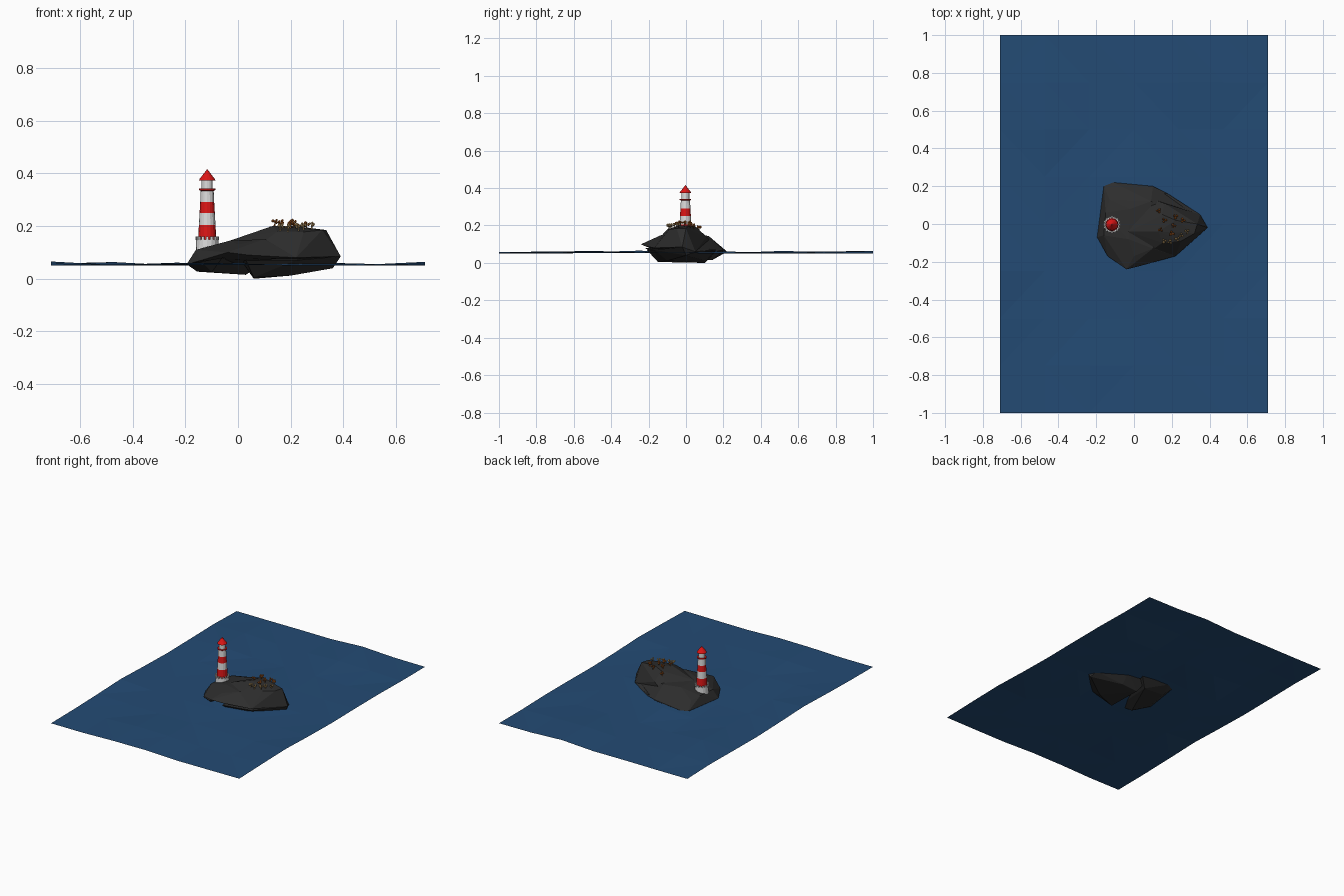
import bpy, bmesh, random
from math import sin, cos, pi
from mathutils import Vector, Matrix

random.seed(4)
if "Cube" in bpy.data.objects:
    bpy.data.objects.remove(bpy.data.objects["Cube"])


def material(name, r, g, b):
    m = bpy.data.materials.new(name)
    m.use_nodes = True
    m.diffuse_color = (r, g, b, 1)
    m.node_tree.nodes["Principled BSDF"].inputs["Base Color"].default_value = (r, g, b, 1)
    return m


SEA = material("sea blue", .017, .07, .175)
ROCK = material("dark rock", .026, .026, .026)
WHITE = material("tower white", .72, .72, .72)
RED = material("signal red", .72, .008, .008)
RUST = material("rust orange", .42, .11, .015)
STRAW = material("pale straw", .62, .4, .16)
BARK = material("dark bark", .07, .035, .015)


def finish(name, bm, *mats):
    mesh = bpy.data.meshes.new(name)
    bm.to_mesh(mesh)
    bm.free()
    for m in mats:
        mesh.materials.append(m)
    obj = bpy.data.objects.new(name, mesh)
    bpy.context.collection.objects.link(obj)
    return obj


def hull(name, points):
    bm = bmesh.new()
    for p in points:
        bm.verts.new(p)
    res = bmesh.ops.convex_hull(bm, input=bm.verts)
    loose = [v for v in bm.verts if not v.link_faces]
    bmesh.ops.delete(bm, geom=loose, context='VERTS')
    bmesh.ops.recalc_face_normals(bm, faces=bm.faces)
    return finish(name, bm, ROCK)


def lathe(name, profile, mat, centre, sides=16):
    bm = bmesh.new()
    rings = []
    for r, z in profile:
        rings.append([bm.verts.new((centre[0] + r * cos(2 * pi * i / sides),
                                    centre[1] + r * sin(2 * pi * i / sides), z))
                      for i in range(sides)])
    for a, b in zip(rings, rings[1:]):
        for i in range(sides):
            j = (i + 1) % sides
            bm.faces.new((a[i], a[j], b[j], b[i]))
    bm.faces.new(rings[0][::-1])
    bm.faces.new(rings[-1])
    bmesh.ops.remove_doubles(bm, verts=bm.verts, dist=.0001)
    return finish(name, bm, mat)


# Gently rolling low-poly sea
bm = bmesh.new()
bmesh.ops.create_grid(bm, x_segments=6, y_segments=8, size=1)
for v in bm.verts:
    x, y = v.co.x, v.co.y
    swell = max(0, sin(5 * x + 2 * y + 1) * cos(4 * y - x))
    v.co = (x * .71, y, .05 + .014 * swell + random.uniform(0, .003))
bmesh.ops.triangulate(bm, faces=bm.faces)
finish("sea", bm, SEA)

# Island: broad low shelf, taller eastern hill, western shoulder
hull("island_shelf", [
    (-.16, .2, .06), (-.11, .22, .06), (.1, .2, .07), (.18, .16, .06),
    (.35, .05, .06), (.39, -.02, .085), (.22, -.17, .08), (.04, -.22, .09),
    (-.04, -.24, .1), (-.14, -.17, .07), (-.195, -.07, .055), (-.17, .05, .06),
    (-.16, -.06, .11), (-.15, .06, .11), (-.13, .13, .1), (-.03, -.08, .145),
    (-.02, .08, .14), (.09, .12, .145), (.1, -.13, .15), (0, -.17, .13)])
hull("island_hill", [
    (-.03, -.04, .145), (.08, -.07, .165), (.09, .03, .165), (.13, -.04, .2),
    (.15, .05, .195), (.15, -.1, .18), (.22, .02, .2), (.32, -.05, .185),
    (.335, 0, .185), (.25, -.09, .178), (.16, .11, .14), (.39, -.02, .085),
    (.35, .05, .06), (.22, -.17, .08), (.02, -.19, .08), (.02, .16, .08)])

# Underwater lobes, leaving a cleft at the front
hull("east_root", [
    (.03, -.21, .07), (.22, -.17, .07), (.39, -.02, .085), (.35, .05, .06),
    (.18, .16, .07), (.02, .17, .07), (.01, 0, .07), (.36, 0, .04),
    (.06, -.15, .005), (.06, .1, 0), (.2, -.1, .012), (.17, .09, .015)])
hull("west_root", [
    (-.195, -.07, .055), (-.14, -.17, .065), (-.06, -.22, .08), (-.05, -.05, .07),
    (.05, .15, .07), (.1, .2, .065), (-.11, .22, .06), (-.16, .2, .06),
    (-.155, -.04, .027), (-.1, -.14, .025), (-.12, .14, .025), (.03, .14, .015)])

# Striped lighthouse
C = (-.117, -.003)
lathe("lighthouse_base", [(.044, .09), (.042, .15), (.034, .15)], WHITE, C)
lathe("lower_red_band", [(.0345, .15), (.0315, .205)], RED, C)
lathe("middle_white_band", [(.0315, .205), (.029, .25)], WHITE, C)
lathe("upper_red_band", [(.029, .25), (.0265, .292)], RED, C)
lathe("upper_white_band", [(.0265, .292), (.0245, .336)], WHITE, C)
lathe("gallery", [(.025, .334), (.031, .337), (.031, .342), (.02, .342)], RED, C)
lathe("lantern_room", [(.021, .342), (.021, .376)], WHITE, C)
lathe("lantern_roof", [(.031, .374), (.029, .379), (.0005, .416)], RED, C)

# Parapet blocks around the base
bm = bmesh.new()
for i in range(16):
    turn = Matrix.Rotation(2 * pi * i / 16, 4, 'Z')
    place = Matrix.Translation((*C, .154)) @ turn @ Matrix.Translation((.041, 0, 0))
    bmesh.ops.create_cube(bm, size=1, matrix=place @ Matrix.Diagonal((.007, .009, .014, 1)))
finish("base_parapet", bm, WHITE)

# Small shrubs on the hill: stem plus a clump of leaf tufts
ground = [bpy.data.objects[n] for n in ("island_hill", "island_shelf")]


def height(x, y):
    hits = [o.ray_cast(Vector((x, y, 1)), Vector((0, 0, -1))) for o in ground]
    return max([h[1].z for h in hits if h[0]], default=.15)


def shrub(name, x, y, mat):
    z = height(x, y)
    bm = bmesh.new()
    bmesh.ops.create_cone(bm, segments=5, radius1=.003, radius2=.002, depth=.02,
                          cap_ends=True, matrix=Matrix.Translation((x, y, z + .007)))
    stem = len(bm.faces)
    for k in range(4):
        a = k * 2.1 + x * 40
        spot = (x + .008 * cos(a), y + .008 * sin(a), z + .014 + .003 * k)
        bmesh.ops.create_icosphere(bm, subdivisions=1, radius=random.uniform(.005, .008),
                                   matrix=Matrix.Translation(spot))
    for i, f in enumerate(bm.faces):
        f.material_index = 0 if i < stem else 1
    finish(name, bm, BARK, mat)


for x, y in [(.13, .07), (.22, .04), (.14, -.03), (.2, -.05), (.21, -.01), (.26, .02), (.16, .02)]:
    shrub("rust_shrub", x, y, RUST)
for x, y in [(.16, -.09), (.19, -.095), (.23, -.08), (.25, -.06), (.28, -.04)]:
    shrub("straw_shrub", x, y, STRAW)
